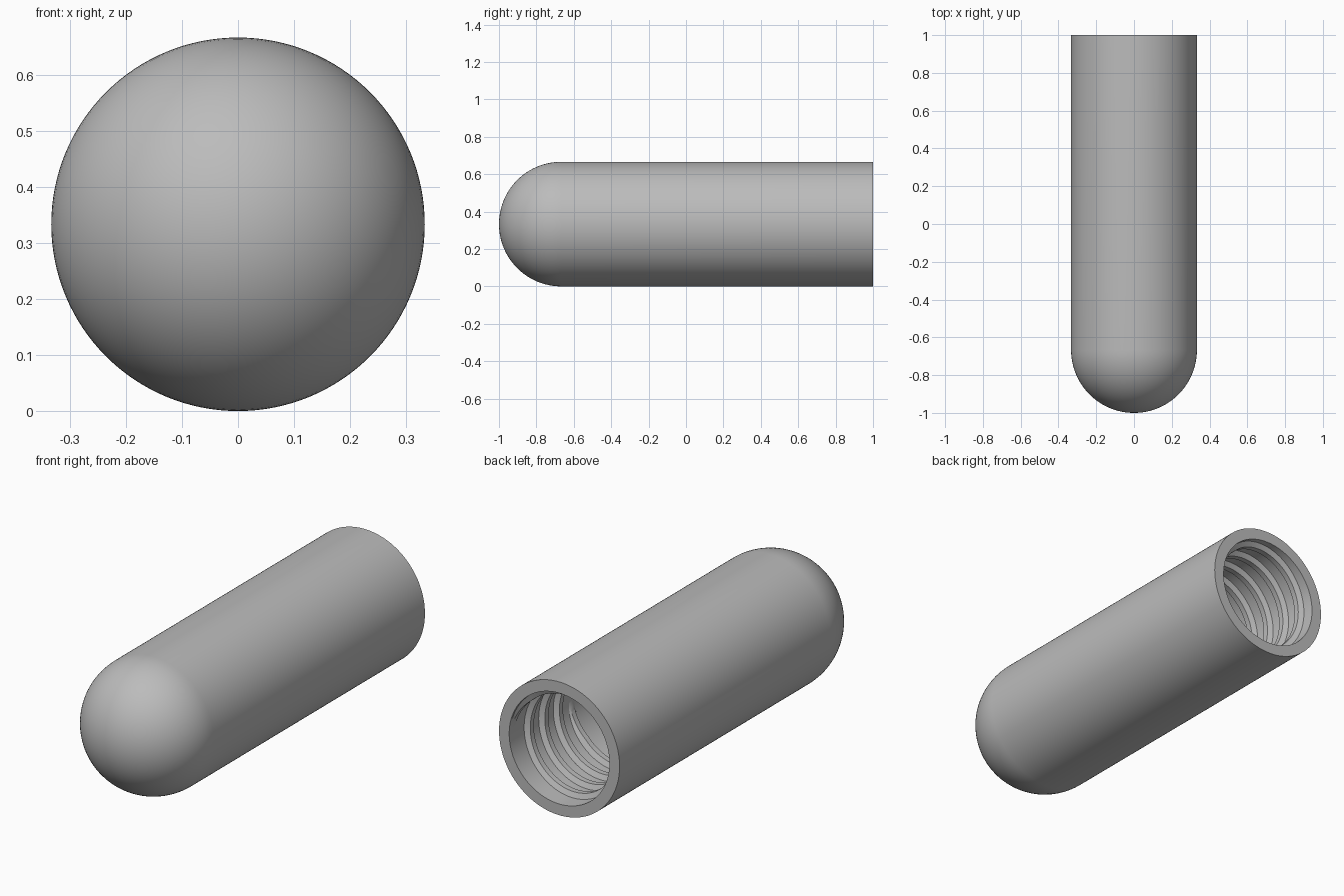
import bpy, bmesh, math
from mathutils import Vector, Matrix

cube = bpy.data.objects.get("Cube")
if cube:
    bpy.data.objects.remove(cube, do_unlink=True)

R, BORE, CREST = 0.333, 0.277, 0.252   # outer, bore and thread crest radii
DOME_Y, END_Y = -0.667, 1.0            # dome centre and open end
SEGMENTS = 128

grey = bpy.data.materials.new("grey")
grey.use_nodes = True
colour = (0.5, 0.5, 0.5, 1)
grey.diffuse_color = colour
grey.node_tree.nodes["Principled BSDF"].inputs["Base Color"].default_value = colour


def finish(bm, name):
    bmesh.ops.remove_doubles(bm, verts=bm.verts, dist=1e-5)
    bmesh.ops.recalc_face_normals(bm, faces=bm.faces)
    mesh = bpy.data.meshes.new(name)
    bm.to_mesh(mesh)
    bm.free()
    mesh.materials.append(grey)
    obj = bpy.data.objects.new(name, mesh)
    obj.location.z = R
    bpy.context.collection.objects.link(obj)
    bpy.ops.object.select_all(action="DESELECT")
    obj.select_set(True)
    bpy.context.view_layer.objects.active = obj
    bpy.ops.object.shade_smooth_by_angle(angle=math.radians(30))
    return obj


def dome(radius, steps=24):
    """Quarter arc from the axis out to the cylinder wall."""
    angles = [math.pi / 2 * i / steps for i in range(steps + 1)]
    return [Vector((radius * math.sin(a), DOME_Y - radius * math.cos(a), 0))
            for a in angles]


# Round-nosed sleeve: outer wall, flat rim and hollow bore
profile = dome(R) + [Vector((R, END_Y, 0)), Vector((BORE, END_Y, 0))]
profile += reversed(dome(BORE))
bm = bmesh.new()
verts = [bm.verts.new(p) for p in profile]
edges = [bm.edges.new(pair) for pair in zip(verts, verts[1:])]
bmesh.ops.spin(bm, geom=verts + edges, cent=(0, 0, 0), axis=(0, 1, 0),
               angle=math.tau, steps=SEGMENTS, use_merge=True)
finish(bm, "sleeve")

# Helical thread ridge inside the open end
PITCH, TURNS, STEPS = 0.115, 4, 96
START_Y = END_Y - 0.03 - PITCH * TURNS
section = [(BORE + 0.003, -0.028), (CREST, -0.014),
           (CREST, 0.014), (BORE + 0.003, 0.028)]
bm = bmesh.new()
rings = []
total = TURNS * STEPS
for i in range(total + 1):
    turn = Matrix.Rotation(math.tau * i / STEPS, 3, "Y")
    y = START_Y + PITCH * i / STEPS
    fade = min(1, i / 12, (total - i) / 12)   # ridge runs out at both ends
    rings.append([bm.verts.new(turn @ Vector((
        BORE + 0.003 + (r - BORE - 0.003) * max(fade, 0.05), y + dy, 0)))
        for r, dy in section])
for a, b in zip(rings, rings[1:]):
    for k in range(4):
        j = (k + 1) % 4
        bm.faces.new((a[k], a[j], b[j], b[k]))
bm.faces.new(rings[0])
bm.faces.new(rings[-1])
finish(bm, "inner_thread")
